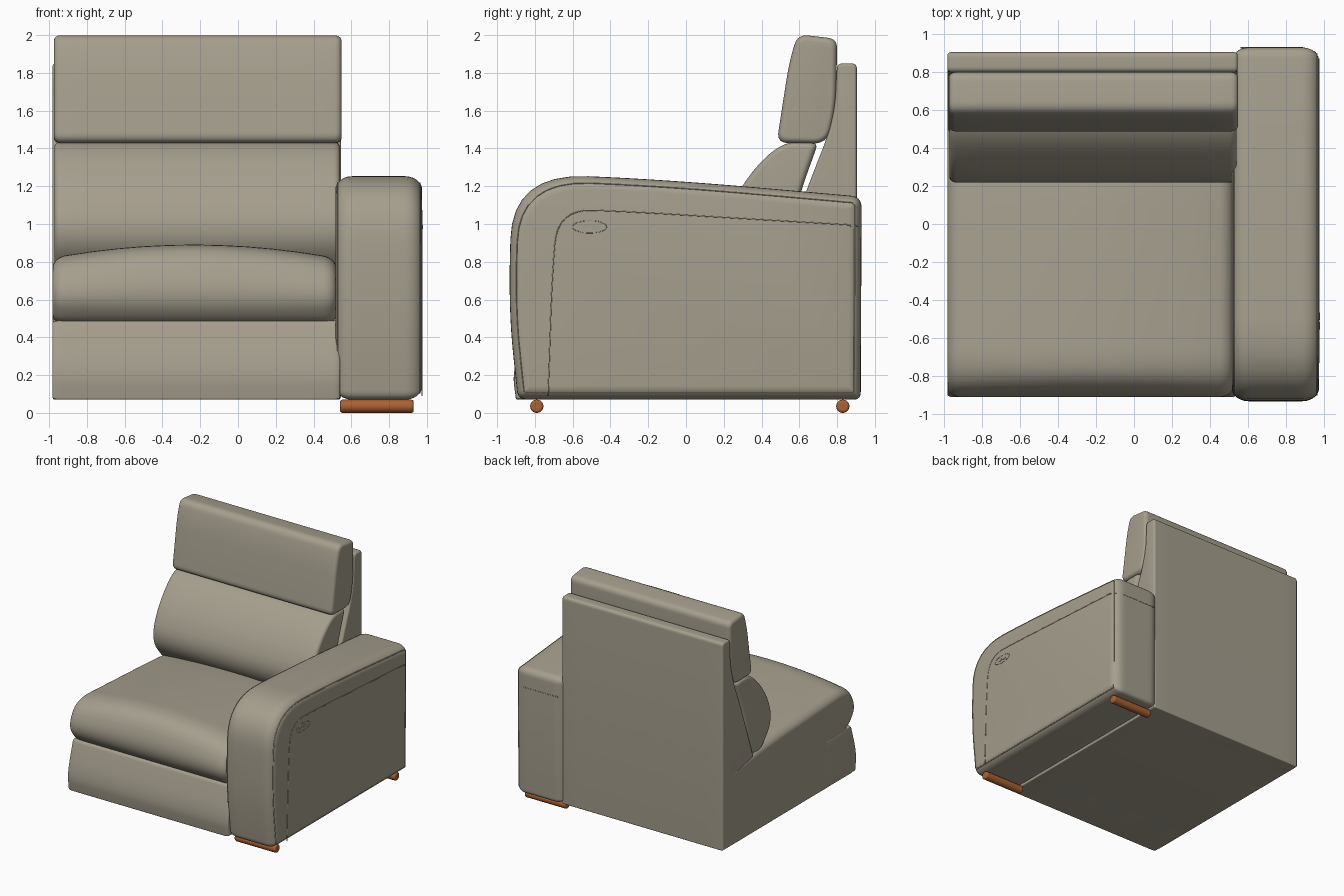
import bpy, bmesh, math
from mathutils import Vector

cube = bpy.data.objects.get("Cube")
if cube:
    bpy.data.objects.remove(cube, do_unlink=True)


def material(name, rgb):
    m = bpy.data.materials.new(name)
    m.use_nodes = True
    m.diffuse_color = (*rgb, 1)
    m.node_tree.nodes["Principled BSDF"].inputs["Base Color"].default_value = (*rgb, 1)
    return m


fabric = material("taupe leather", (0.38, 0.345, 0.27))
wood = material("reddish wood", (0.40, 0.12, 0.035))


def inset_outline(corners, d, n=8):
    """Counter-clockwise (y, z, radius) corners, moved inward by d and filleted."""
    count = len(corners)
    moved = []
    for i, (y, z, r) in enumerate(corners):
        p = Vector((y, z))
        a = (p - Vector(corners[i - 1][:2])).normalized()
        b = (Vector(corners[(i + 1) % count][:2]) - p).normalized()
        na, nb = Vector((-a.y, a.x)), Vector((-b.y, b.x))
        convex = a.x * b.y - a.y * b.x > 0
        moved.append((p + (na + nb) * d / (1 + na.dot(nb)),
                      max(r - d, 0.004) if convex else r + d))
    points = []
    for i, (p, r) in enumerate(moved):
        before = moved[i - 1][0] - p
        after = moved[(i + 1) % count][0] - p
        s = p + before.normalized() * min(r, before.length * 0.49)
        e = p + after.normalized() * min(r, after.length * 0.49)
        for k in range(n + 1):
            t = k / n
            points.append(s * (1 - t) ** 2 + p * 2 * t * (1 - t) + e * t * t)
    return points


def finish(obj, mat):
    obj.data.materials.append(mat)
    bpy.ops.object.select_all(action="DESELECT")
    obj.select_set(True)
    bpy.context.view_layer.objects.active = obj
    bpy.ops.object.shade_smooth_by_angle(angle=math.radians(40))


def cushion(name, corners, x0, x1, rim_x, rim, deform=None, steps=6, mids=10):
    """Side profile swept along x, with rounded rims at both ends."""
    ends = []
    for k in range(steps + 1):
        a = math.pi / 2 * k / steps
        ends.append((rim_x * (1 - math.sin(a)), rim * (1 - math.cos(a))))
    ends = [(dx, rim - d) for dx, d in ends]
    ends = [(rim_x * (1 - math.cos(math.pi / 2 * k / steps)),
             rim * (1 - math.sin(math.pi / 2 * k / steps))) for k in range(steps + 1)]
    left = [(x0 + dx, d) for dx, d in ends]
    right = [(x1 - dx, d) for dx, d in reversed(ends)]
    a, b = x0 + rim_x, x1 - rim_x
    middle = [(a + (b - a) * k / mids, 0) for k in range(1, mids)]
    bm = bmesh.new()
    rings = []
    for x, d in left + middle + right:
        ring = []
        for p in inset_outline(corners, d):
            co = Vector((x, p.x, p.y))
            ring.append(bm.verts.new(deform(co) if deform else co))
        rings.append(ring)
    for r, s in zip(rings, rings[1:]):
        for i in range(len(r)):
            bm.faces.new((r[i - 1], r[i], s[i], s[i - 1]))
    bm.faces.new(rings[0])
    bm.faces.new(rings[-1])
    bmesh.ops.recalc_face_normals(bm, faces=bm.faces)
    mesh = bpy.data.meshes.new(name)
    bm.to_mesh(mesh)
    bm.free()
    obj = bpy.data.objects.new(name, mesh)
    bpy.context.collection.objects.link(obj)
    finish(obj, fabric)
    return obj


def piping(name, points, radius, closed=False):
    curve = bpy.data.curves.new(name, "CURVE")
    curve.dimensions = "3D"
    curve.bevel_depth = radius
    curve.bevel_resolution = 1
    spline = curve.splines.new("POLY")
    spline.points.add(len(points) - 1)
    for sp, p in zip(spline.points, points):
        sp.co = (*p, 1)
    spline.use_cyclic_u = closed
    obj = bpy.data.objects.new(name, curve)
    bpy.context.collection.objects.link(obj)
    curve.materials.append(fabric)


def crown(co):
    """Swell the top of the seat towards its middle."""
    u = (co.x + 0.235) / 0.75
    rise = min(max((co.z - 0.55) / 0.25, 0), 1)
    co.z += 0.07 * (1 - u * u) * rise
    return co


# Seat: base block, then footrest and cushion in one body with a front crease
cushion("seat_base", [(-0.85, 0.07, 0.01), (0.88, 0.07, 0.01), (0.88, 0.6, 0.02),
                      (-0.76, 0.6, 0.02), (-0.79, 0.4, 0.05)],
        -0.98, 0.54, 0.01, 0.01)
cushion("footrest", [(-0.9, 0.07, 0.01), (-0.5, 0.07, 0.01), (-0.5, 0.48, 0.02),
                     (-0.84, 0.49, 0.03), (-0.92, 0.22, 0.15)],
        -0.982, 0.54, 0.04, 0.012)
cushion("seat_cushion", [(-0.83, 0.47, 0.07), (0.84, 0.45, 0.02), (0.84, 0.70, 0.03),
                         (0.3, 0.77, 0.2), (-0.82, 0.83, 0.18), (-0.94, 0.62, 0.16)],
        -0.982, 0.52, 0.07, 0.05, crown)

# Back: tapering shell, lumbar roll and headrest
cushion("back_shell", [(0.76, 0.07, 0.01), (0.905, 0.07, 0.01), (0.905, 1.85, 0.03),
                       (0.80, 1.85, 0.03), (0.785, 1.55, 0.2), (0.64, 1.19, 0.2),
                       (0.48, 0.72, 0.03), (0.76, 0.66, 0.02)],
        -0.982, 0.545, 0.02, 0.015)
cushion("lumbar_cushion", [(0.36, 0.72, 0.08), (0.5, 0.74, 0.05), (0.61, 1.18, 0.1),
                           (0.70, 1.43, 0.04), (0.5, 1.44, 0.16), (0.28, 1.2, 0.18),
                           (0.19, 0.93, 0.2)],
        -0.972, 0.54, 0.035, 0.03)
headrest = [(0.48, 1.43, 0.06), (0.75, 1.425, 0.08), (0.795, 1.62, 0.1),
            (0.80, 1.98, 0.05), (0.59, 2.005, 0.06), (0.545, 1.85, 0.1)]
cushion("headrest", headrest, -0.975, 0.548, 0.035, 0.03)

# Arm on the left side
arm = [(-0.89, 0.07, 0.05), (0.925, 0.07, 0.04), (0.93, 1.145, 0.06),
       (-0.1, 1.235, 0.5), (-0.92, 1.27, 0.52), (-0.94, 0.55, 0.3)]
cushion("arm", arm, 0.515, 0.975, 0.09, 0.07)
for side, x in (("inner", 0.527), ("outer", 0.963)):
    piping(side + "_arm_piping", [(x, p.x, p.y) for p in inset_outline(arm, 0.035)],
           0.004, True)

# Seam along the side panel and round the rear of the arm
seam = inset_outline([(-0.73, 0.08, 0.01), (0.87, 0.08, 0.01), (0.87, 0.995, 0.01),
                      (-0.3, 1.065, 0.2), (-0.68, 1.08, 0.3), (-0.71, 0.7, 0.2)], 0)
seam = seam[18:] + seam[:1]
piping("arm_seam", [(0.975, p.x, p.y) for p in seam], 0.003)
piping("rear_arm_seam", [(0.975, 0.86, 0.995), (0.955, 0.905, 0.99),
                         (0.89, 0.928, 0.988), (0.56, 0.928, 0.988)], 0.003)

# Control panel: oval outline with two small buttons
oval = [(0.975, -0.51 + 0.09 * math.cos(a), 0.985 + 0.033 * math.sin(a))
        for a in [math.tau * k / 32 for k in range(32)]]
piping("control_outline", oval, 0.002, True)
for label, y in (("front", -0.535), ("rear", -0.485)):
    bpy.ops.mesh.primitive_cylinder_add(vertices=20, radius=1, depth=2,
                                        location=(0.974, y, 0.985),
                                        rotation=(0, math.pi / 2, 0))
    button = bpy.context.object
    button.name = label + "_button"
    button.scale = (0.011, 0.02, 0.006)
    finish(button, fabric)

# Wooden bar feet under the arm
for label, y in (("front", -0.79), ("rear", 0.83)):
    bpy.ops.mesh.primitive_cylinder_add(vertices=24, radius=0.035, depth=0.39,
                                        location=(0.735, y, 0.035),
                                        rotation=(0, math.pi / 2, 0))
    foot = bpy.context.object
    foot.name = label + "_foot"
    bevel = foot.modifiers.new("Rounded ends", "BEVEL")
    bevel.width = 0.012
    bevel.segments = 3
    bevel.limit_method = "ANGLE"
    bevel.angle_limit = math.radians(50)
    finish(foot, wood)
